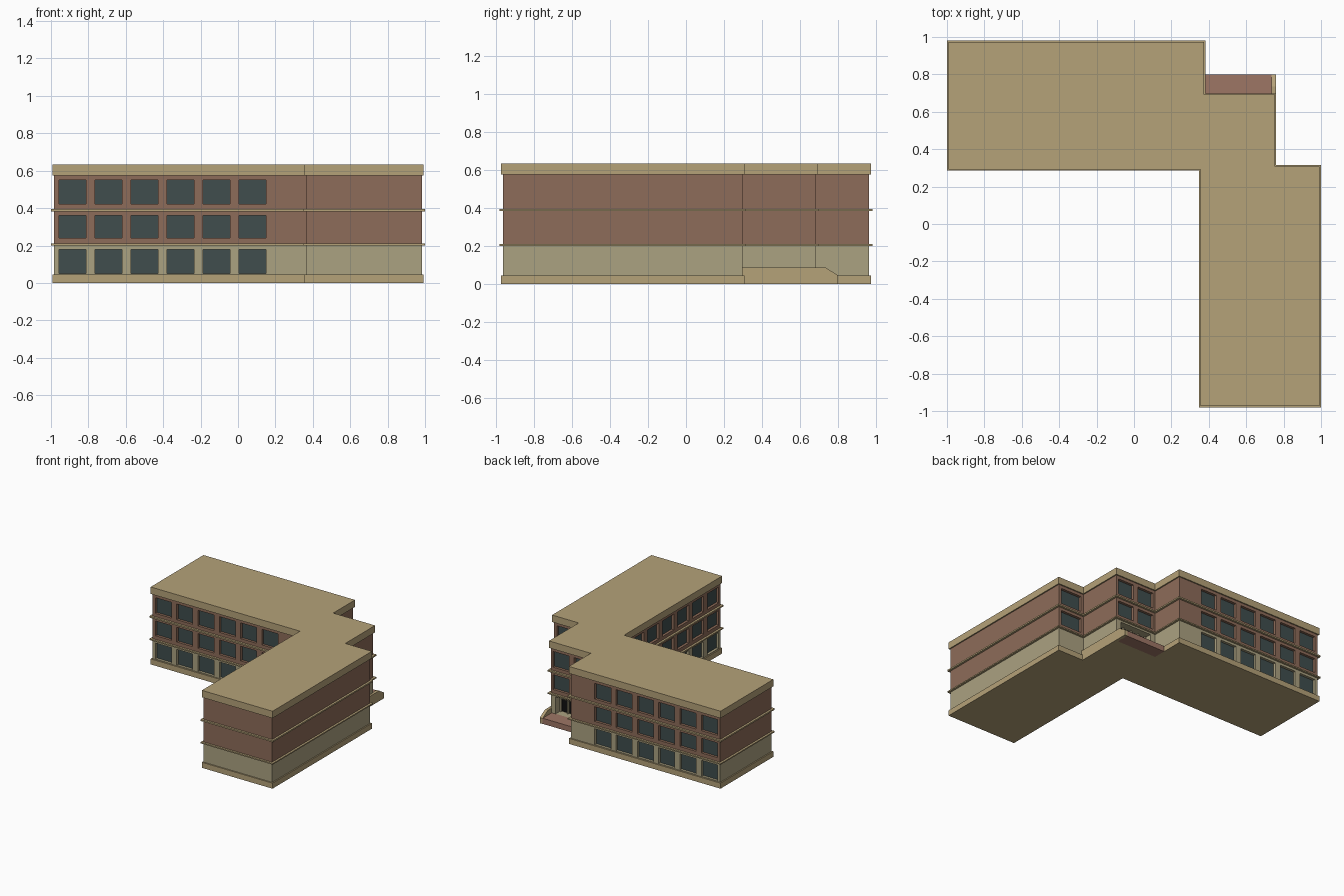
import bpy, bmesh
from mathutils import Vector

if "Cube" in bpy.data.objects:
    bpy.data.objects.remove(bpy.data.objects["Cube"])


def material(name, rgb):
    m = bpy.data.materials.new(name)
    m.diffuse_color = (*rgb, 1)
    m.use_nodes = True
    m.node_tree.nodes["Principled BSDF"].inputs["Base Color"].default_value = m.diffuse_color
    return m


BRICK = material("brick", (0.27, 0.15, 0.10))
STONE = material("pale_stone", (0.41, 0.36, 0.22))
TRIM = material("tan_trim", (0.46, 0.36, 0.19))
GLASS = material("dark_glass", (0.05, 0.075, 0.075))
DOOR = material("door_black", (0.005, 0.005, 0.005))
STEP = material("step_brick", (0.34, 0.18, 0.13))


def finish(name, bm, mat):
    bmesh.ops.recalc_face_normals(bm, faces=bm.faces)
    me = bpy.data.meshes.new(name)
    bm.to_mesh(me)
    bm.free()
    ob = bpy.data.objects.new(name, me)
    bpy.context.collection.objects.link(ob)
    if mat:
        me.materials.append(mat)
    return ob


def extrude(name, points, vec, mat):
    bm = bmesh.new()
    face = bm.faces.new([bm.verts.new(p) for p in points])
    top = bmesh.ops.extrude_face_region(bm, geom=[face])["geom"]
    bmesh.ops.translate(bm, vec=vec, verts=[v for v in top if isinstance(v, bmesh.types.BMVert)])
    return finish(name, bm, mat)


def boxes(name, spans, mat):
    """One object from a list of (low corner, high corner) boxes."""
    bm = bmesh.new()
    for lo, hi in spans:
        lo, hi = Vector(lo), Vector(hi)
        vs = bmesh.ops.create_cube(bm, size=1)["verts"]
        bmesh.ops.scale(bm, vec=hi - lo, verts=vs)
        bmesh.ops.translate(bm, vec=(lo + hi) / 2, verts=vs)
    return finish(name, bm, mat)


# Wall footprint, counter-clockwise
PLAN = [Vector(p) for p in [
    (-.983, .302), (.365, .302), (.365, -.963), (.983, -.963), (.983, .298),
    (.743, .298), (.743, .682), (.365, .682), (.365, .963), (-.983, .963)]]


def storey(name, offset, z0, z1, mat):
    pts = []
    for i, p in enumerate(PLAN):
        a = (p - PLAN[i - 1]).normalized()
        b = (PLAN[(i + 1) % len(PLAN)] - p).normalized()
        q = p + offset * (Vector((a.y, -a.x)) + Vector((b.y, -b.x)))
        pts.append((q.x, q.y, z0))
    return extrude(name, pts, (0, 0, z1 - z0), mat)


ground = storey("ground_floor_walls", 0, .02, .2, STONE)
upper = storey("upper_floor_walls", 0, .2, .58, BRICK)
storey("plinth", .01, 0, .045, TRIM)
storey("lower_belt_course", .017, .2, .21, TRIM)
storey("upper_belt_course", .017, .383, .395, TRIM)
storey("flat_roof", .01, .575, .632, TRIM)

# Window openings: axis the wall faces, wall position, outward sign, centre, width, floors
FLOORS = [(.05, .18), (.24, .36), (.422, .55)]
PITCH, WIDTH, DEPTH = .1925, .145, .025
walls = []
for i in range(6):
    walls.append(("y", .302, -1, -.885 + PITCH * i, WIDTH, FLOORS))
    walls.append(("y", .963, 1, -.885 + PITCH * i, WIDTH, FLOORS))
    walls.append(("x", .365, -1, -.87 + PITCH * i, WIDTH, FLOORS))
for c in (.46, .65):
    walls.append(("y", .682, 1, c, WIDTH, FLOORS[1:]))
walls.append(("y", .298, 1, .862, .19, FLOORS[1:]))


def opening(wall, floor, near, far):
    """Box from `near` to `far` outward of the wall face."""
    axis, pos, sign, c, w, _ = wall
    d0, d1 = sorted((pos + sign * near, pos + sign * far))
    lo, hi = (d0, c - w / 2, floor[0]), (d1, c + w / 2, floor[1])
    if axis == "y":
        lo, hi = (lo[1], lo[0], lo[2]), (hi[1], hi[0], hi[2])
    return lo, hi


def cut(target, name, spans):
    cutter = boxes(name, spans, None)
    cutter.hide_render = True
    cutter.hide_viewport = True
    mod = target.modifiers.new("openings", "BOOLEAN")
    mod.operation = "DIFFERENCE"
    mod.solver = "EXACT"
    mod.object = cutter


low = [opening(w, f, -DEPTH, .03) for w in walls for f in w[5] if f is FLOORS[0]]
high = [opening(w, f, -DEPTH, .03) for w in walls for f in w[5] if f is not FLOORS[0]]
entrance = ((.41, .61, .046), (.70, .72, .185))
cut(ground, "ground_opening_cutter", low + [entrance])
cut(upper, "upper_opening_cutter", high)
boxes("window_panes", [opening(w, f, -DEPTH - .005, -DEPTH + .004) for w in walls for f in w[5]], GLASS)

# Recessed entrance with double doors and frame
boxes("entrance_doors", [((.41, .605, .046), (.70, .615, .185))], DOOR)
boxes("door_frame",
      [((x, .612, .046), (x + .012, .63, .185)) for x in (.41, .475, .549, .623, .688)]
      + [((.41, .612, .15), (.70, .628, .16))], STONE)

# Entrance step and its sloping side wall
boxes("entrance_step", [((.37, .68, 0), (.74, .798, .046))], STEP)
extrude("step_side_wall",
        [(.735, y, z) for y, z in [(.298, 0), (.8, 0), (.8, .045), (.735, .085), (.298, .085)]],
        (.025, 0, 0), TRIM)
